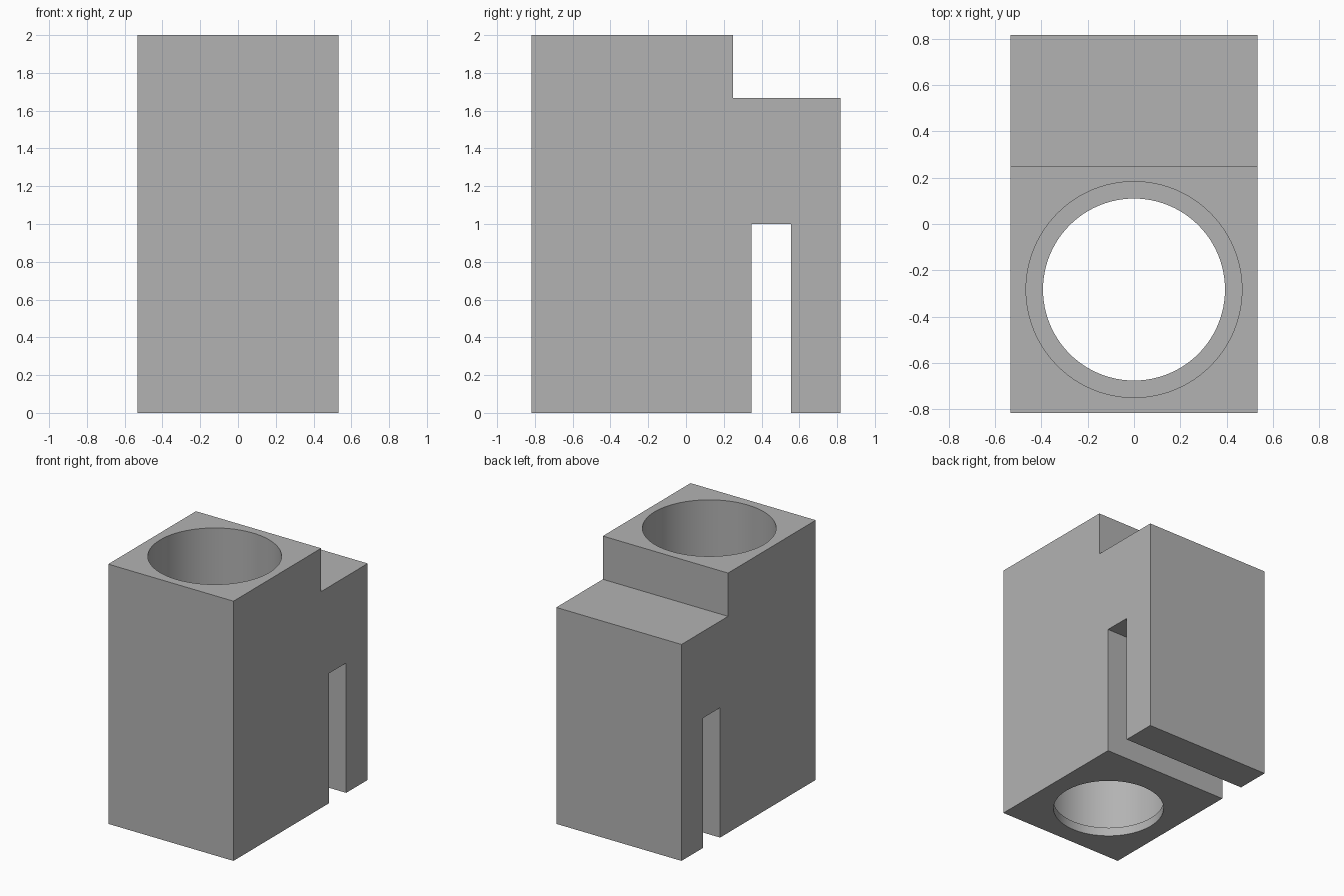
import bpy
import bmesh

cube = bpy.data.objects.get("Cube")
if cube:
    bpy.data.objects.remove(cube, do_unlink=True)

UNIT = 2 / 30                 # the block is thirty units tall
HALF_W, HALF_D = 8 * UNIT, 12.25 * UNIT
BORE_Y = 8 * UNIT - HALF_D

grey = bpy.data.materials.new("light_grey")
grey.use_nodes = True
colour = (0.45, 0.45, 0.45, 1)
grey.diffuse_color = colour
grey.node_tree.nodes["Principled BSDF"].inputs["Base Color"].default_value = colour


def make_object(name, bm):
    bmesh.ops.recalc_face_normals(bm, faces=bm.faces)
    mesh = bpy.data.meshes.new(name)
    bm.to_mesh(mesh)
    bm.free()
    mesh.materials.append(grey)
    obj = bpy.data.objects.new(name, mesh)
    bpy.context.collection.objects.link(obj)
    return obj


def extrude_profile(name, points):
    """Extrude a side outline, given in units from the front, across x."""
    bm = bmesh.new()
    face = bm.faces.new([bm.verts.new((-HALF_W, y * UNIT - HALF_D, z * UNIT))
                         for y, z in points])
    new = bmesh.ops.extrude_face_region(bm, geom=[face])["geom"]
    bmesh.ops.translate(bm, vec=(2 * HALF_W, 0, 0),
                        verts=[v for v in new if isinstance(v, bmesh.types.BMVert)])
    return make_object(name, bm)


def stepped_cutter(name, rings, sides=96):
    """Stack of rings (radius, height) closed at both ends."""
    bm = bmesh.new()
    loops = []
    for radius, z in rings:
        ring = bmesh.ops.create_circle(bm, segments=sides, radius=radius * UNIT)["verts"]
        bmesh.ops.translate(bm, verts=ring, vec=(0, BORE_Y, z * UNIT))
        loops.append(ring)
    for low, high in zip(loops, loops[1:]):
        for i in range(sides):
            j = (i + 1) % sides
            bm.faces.new((low[i], low[j], high[j], high[i]))
    bm.faces.new(loops[0])
    bm.faces.new(loops[-1])
    return make_object(name, bm)


# Block with a rear step and a clip slot underneath
body = extrude_profile("holder_block", [
    (0, 0), (17.45, 0), (17.45, 15), (20.57, 15), (20.57, 0),
    (24.5, 0), (24.5, 25), (16, 25), (16, 30), (0, 30)])

# Round bore with a narrow retaining lip at the bottom
cutter = stepped_cutter("bore_cutter", [(5.9, -1), (5.9, 1), (7, 1), (7, 31)])
cutter.hide_render = True
cutter.hide_viewport = True

cut = body.modifiers.new("bore", "BOOLEAN")
cut.operation = "DIFFERENCE"
cut.solver = "EXACT"
cut.object = cutter

# Apply the cut, then smooth the bore while keeping edges sharp
bpy.context.view_layer.objects.active = body
body.select_set(True)
bpy.ops.object.modifier_apply(modifier=cut.name)
bpy.data.objects.remove(cutter, do_unlink=True)
bpy.ops.object.shade_smooth_by_angle(angle=0.52)
